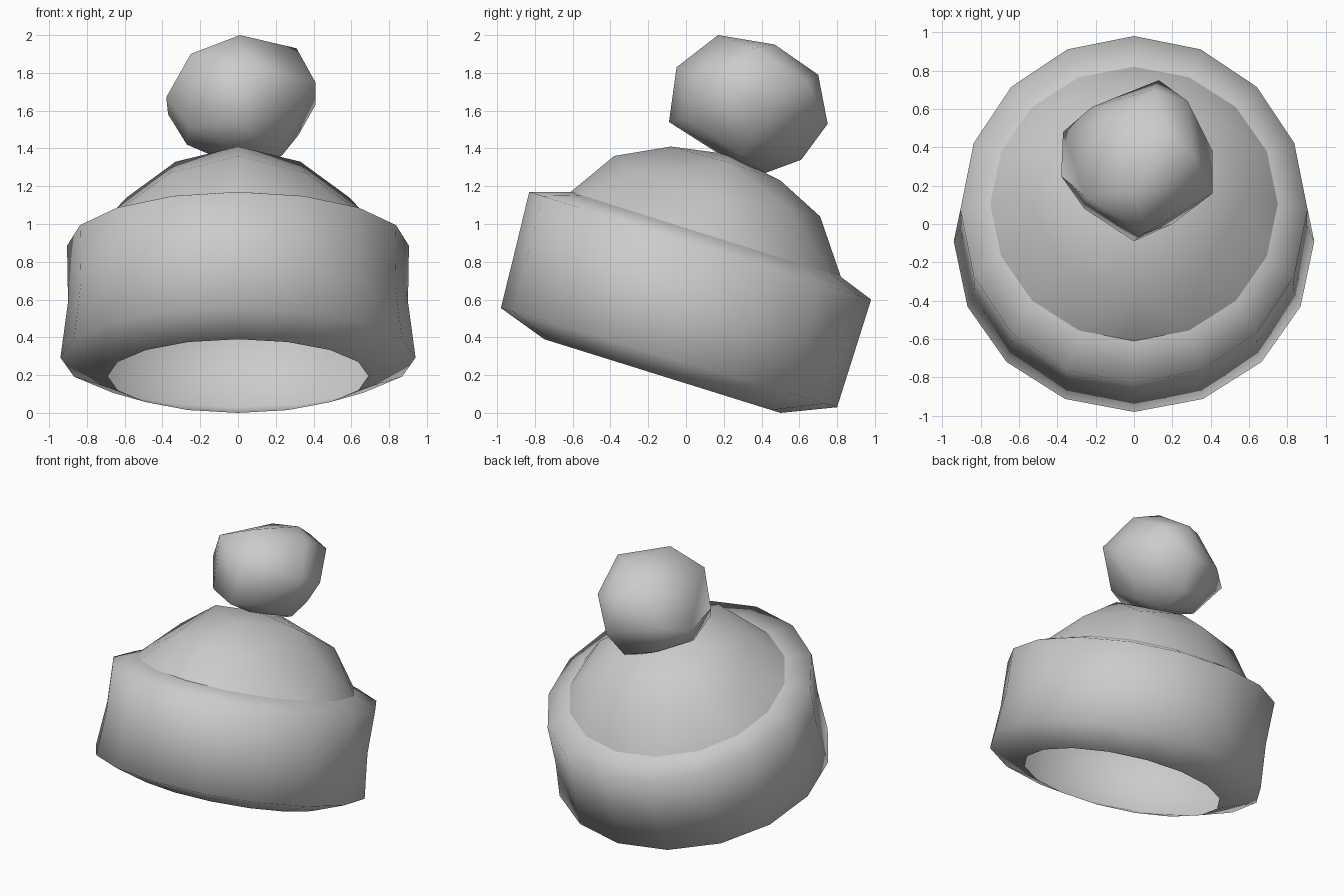
import bpy
import bmesh
import math
from mathutils import Vector

if "Cube" in bpy.data.objects:
    bpy.data.objects.remove(bpy.data.objects["Cube"])

# One knitted wool colour for every part
wool = bpy.data.materials.new("grey wool")
wool.use_nodes = True
GREY = (0.6, 0.6, 0.6, 1)
wool.diffuse_color = GREY
wool.node_tree.nodes["Principled BSDF"].inputs["Base Color"].default_value = GREY


def tilted_ring(bm, front, back, half_width, sides=16):
    """Ellipse of vertices spanning a front and a back (y, z) point."""
    front, back = Vector((0, *front)), Vector((0, *back))
    middle, reach = (front + back) / 2, (back - front) / 2
    side = Vector((half_width, 0, 0))
    ring = []
    for i in range(sides):
        angle = math.tau * i / sides
        ring.append(bm.verts.new(middle + reach * math.cos(angle) + side * math.sin(angle)))
    return ring


def bridge(bm, lower, upper):
    count = len(lower)
    for i in range(count):
        j = (i + 1) % count
        bm.faces.new((lower[i], lower[j], upper[j], upper[i]))


def hull(bm):
    result = bmesh.ops.convex_hull(bm, input=list(bm.verts))
    loose = [v for v in result["geom_interior"] if isinstance(v, bmesh.types.BMVert)]
    bmesh.ops.delete(bm, geom=loose, context="VERTS")
    bmesh.ops.recalc_face_normals(bm, faces=list(bm.faces))


def finish(bm, name, sharp_degrees):
    mesh = bpy.data.meshes.new(name)
    bm.to_mesh(mesh)
    bm.free()
    mesh.materials.append(wool)
    part = bpy.data.objects.new(name, mesh)
    bpy.context.collection.objects.link(part)
    bpy.ops.object.select_all(action="DESELECT")
    part.select_set(True)
    bpy.context.view_layer.objects.active = part
    bpy.ops.object.shade_smooth_by_angle(angle=math.radians(sharp_degrees))


# Folded brim: tilted rings from the open underside to the inner lip
RIM = ((-.61, 1.17), (.82, .72), .75)
bm = bmesh.new()
rings = [tilted_ring(bm, *ring) for ring in (
    ((-.75, .39), (.5, 0), .69),
    ((-.98, .555), (.8, .03), .94),
    ((-.905, .86), (.89, .315), .9),
    ((-.83, 1.17), (.98, .6), .905),
    RIM,
)]
for lower, upper in zip(rings, rings[1:]):
    bridge(bm, lower, upper)
bmesh.ops.recalc_face_normals(bm, faces=list(bm.faces))
finish(bm, "folded_brim", 180)

# Crown: a domed shell, open where it meets the brim
bm = bmesh.new()
base = set(tilted_ring(bm, *RIM))
for point in ((0, -.38, 1.36), (0, -.08, 1.41), (0, .22, 1.37), (0, .5, 1.23), (0, .71, 1.04)):
    bm.verts.new(point)
for x, y, z in ((.36, -.25, 1.27), (.59, .17, 1.14), (.41, .55, 1.08), (.33, .21, 1.33)):
    bm.verts.new((x, y, z))
    bm.verts.new((-x, y, z))
hull(bm)
floor = [face for face in bm.faces if base.issuperset(face.verts)]
bmesh.ops.delete(bm, geom=floor, context="FACES")
finish(bm, "crown", 60)

# Lumpy bobble on top
bm = bmesh.new()
for point in (
    (.01, .17, 2), (.31, .36, 1.93), (.17, .47, 1.95), (-.25, .14, 1.9),
    (-.1, .55, 1.87), (.05, -.05, 1.83), (0, -.09, 1.54), (.2, 0, 1.56),
    (.41, .16, 1.75), (.41, .38, 1.63), (.13, .75, 1.53), (.28, .64, 1.75),
    (.1, .7, 1.79), (-.22, .61, 1.62), (-.37, .48, 1.58), (-.38, .25, 1.67),
    (-.26, .08, 1.52), (-.27, .3, 1.42), (-.15, .55, 1.4), (0, .16, 1.38),
    (.08, .42, 1.27), (.08, .61, 1.34), (.23, .3, 1.36), (.32, .35, 1.47),
):
    bm.verts.new(point)
hull(bm)
finish(bm, "bobble", 60)
